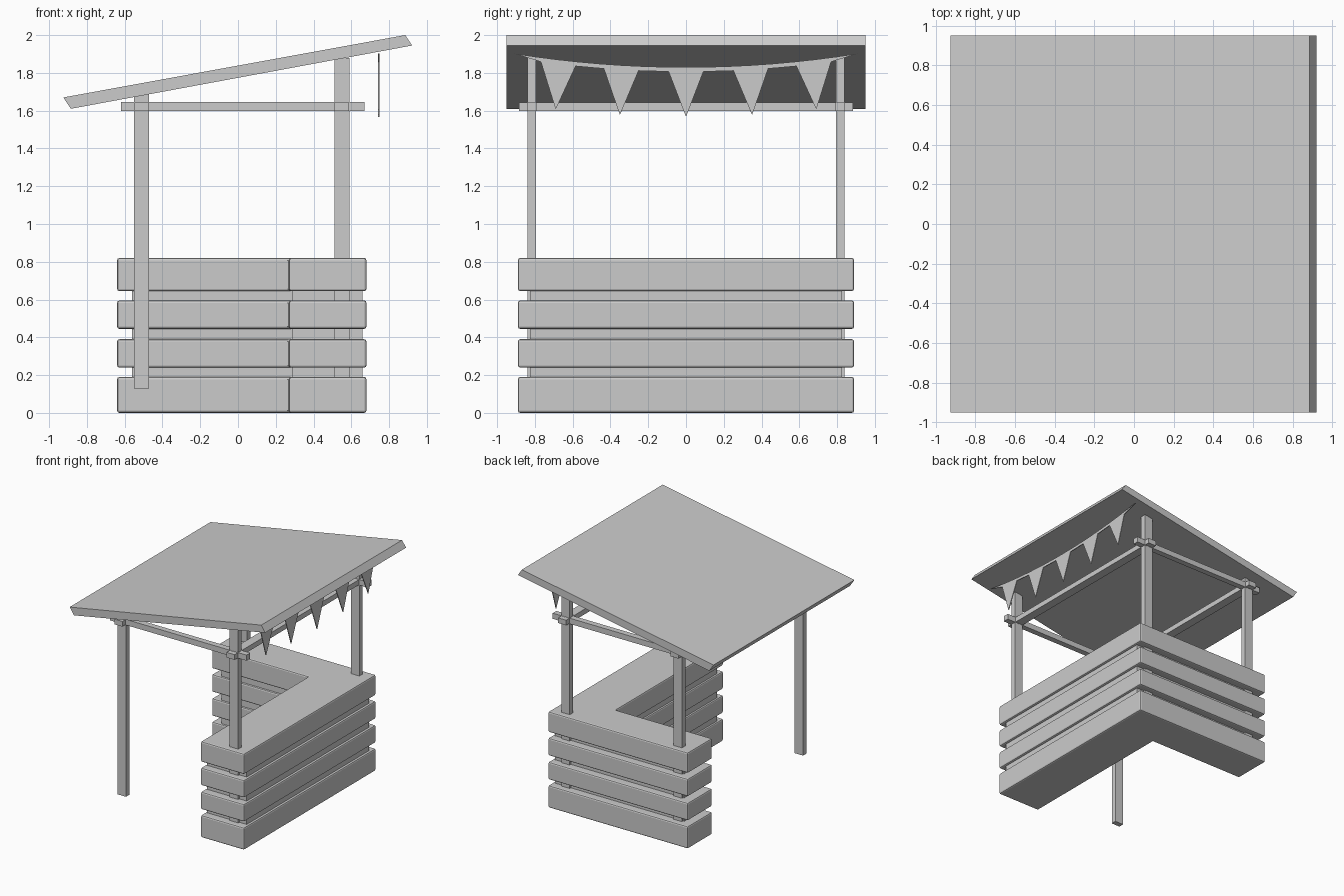
import bpy, bmesh
from mathutils import Vector

if "Cube" in bpy.data.objects:
    bpy.data.objects.remove(bpy.data.objects["Cube"])


def prism(name, points, offset, bevel=0.0):
    """Extrude a closed 3D outline along an offset vector."""
    bm = bmesh.new()
    face = bm.faces.new([bm.verts.new(p) for p in points])
    geo = bmesh.ops.extrude_face_region(bm, geom=[face], use_keep_orig=True)
    verts = [g for g in geo["geom"] if isinstance(g, bmesh.types.BMVert)]
    bmesh.ops.translate(bm, verts=verts, vec=Vector(offset))
    bmesh.ops.recalc_face_normals(bm, faces=bm.faces)
    mesh = bpy.data.meshes.new(name)
    bm.to_mesh(mesh)
    bm.free()
    obj = bpy.data.objects.new(name, mesh)
    bpy.context.collection.objects.link(obj)
    if bevel:
        mod = obj.modifiers.new("soft_edges", "BEVEL")
        mod.width, mod.segments = bevel, 2
    return obj


def box(name, x0, x1, y0, y1, z0, z1):
    return prism(name, [(x0, y0, z0), (x1, y0, z0), (x1, y1, z0), (x0, y1, z0)],
                 (0, 0, z1 - z0))


def corner_slab(name, left, right, front, back, inner_x, inner_y, z0, z1, bevel=0.0):
    """L-shaped slab: long arm on the right, short arm at the back."""
    outline = [(left, back), (left, inner_y), (inner_x, inner_y),
               (inner_x, front), (right, front), (right, back)]
    return prism(name, [(x, y, z0) for x, y in outline], (0, 0, z1 - z0), bevel)


# Counter: four planks around a recessed core
for i, (z0, z1) in enumerate([(0, 0.19), (0.24, 0.39), (0.445, 0.595), (0.645, 0.82)]):
    corner_slab(f"counter_plank_{i + 1}", -0.64, 0.68, -0.89, 0.89, 0.27, 0.56, z0, z1, 0.012)
corner_slab("counter_core", -0.56, 0.66, -0.825, 0.825, 0.285, 0.575, 0.05, 0.75)

# Posts, taller on the right under the sloping roof
for x, top, side in [(-0.51, 1.685, "left"), (0.55, 1.88, "right")]:
    for y, end in [(-0.817, "front"), (0.817, "back")]:
        box(f"{end}_{side}_post", x - 0.04, x + 0.04, y - 0.023, y + 0.023, 0.13, top)

# Beams crossing at the posts
for y, end in [(-0.817, "front"), (0.817, "back")]:
    box(f"{end}_beam", -0.62, 0.67, y - 0.025, y + 0.025, 1.597, 1.645)
for x, side in [(-0.51, "left"), (0.55, "right")]:
    box(f"{side}_beam", x - 0.038, x + 0.038, -0.885, 0.885, 1.599, 1.643)

# Sloping roof panel
roof = [(-0.925, 1.67), (-0.885, 1.61), (0.922, 1.945), (0.885, 2.0)]
prism("roof", [(x, -0.95, z) for x, z in roof], (0, 1.9, 0))


# Bunting: sagging band with five pointed flags
def sag(y):
    return 1.83 + 0.072 * (y / 0.91) ** 2


def band_bottom(y):
    return sag(y) - 0.024 * min(1.0, (0.91 - abs(y)) / 0.15)


outline = [(-0.91 + 1.82 * i / 16, sag(-0.91 + 1.82 * i / 16)) for i in range(16, -1, -1)]
for y, tip in [(-0.69, 1.607), (-0.35, 1.577), (0, 1.567), (0.35, 1.577), (0.69, 1.607)]:
    centre = y * 0.98
    a, b = centre - 0.092, centre + 0.092
    outline += [(a, band_bottom(a)), (y, tip), (b, band_bottom(b))]
prism("bunting", [(0.742, y, z) for y, z in outline], (0.007, 0, 0))
